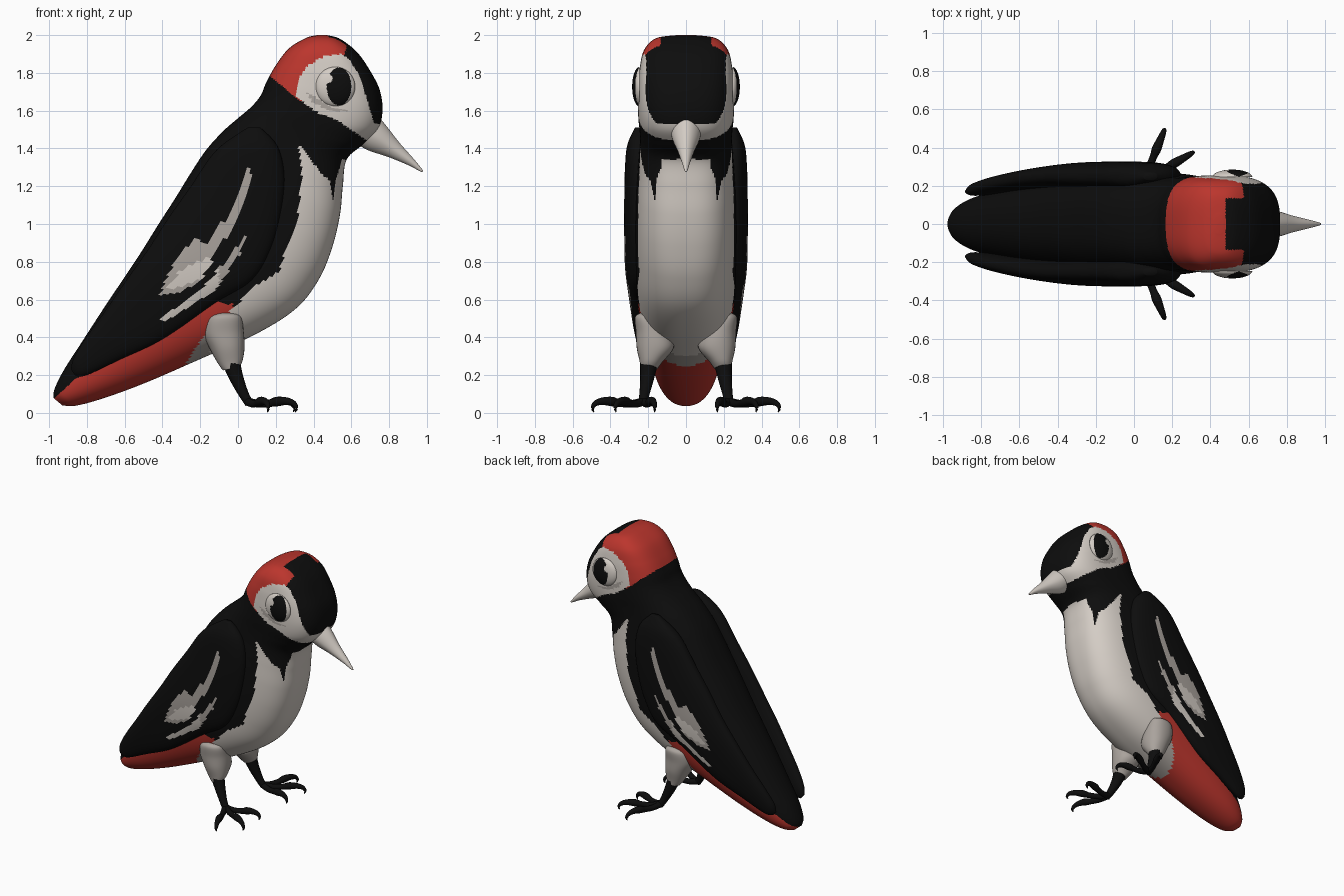
import bpy, bmesh, math
from mathutils import Vector


def material(name, rgb):
    m = bpy.data.materials.new(name)
    m.diffuse_color = (*rgb, 1)
    return m


MATS = [material("black", (0.004, 0.004, 0.004)), material("cream", (0.66, 0.61, 0.56)),
        material("red", (0.50, 0.036, 0.026)), material("taupe", (0.40, 0.365, 0.335))]
BLACK, CREAM, RED, TAUPE = range(4)


def inside(x, z, poly):
    hit = False
    for (x1, z1), (x2, z2) in zip(poly, poly[1:] + poly[:1]):
        if (z1 > z) != (z2 > z) and x < (x2 - x1) * (z - z1) / (z2 - z1) + x1:
            hit = not hit
    return hit


def spline(points, count):
    """Catmull-Rom resampling of equal-length tuples."""
    p = [points[0]] + list(points) + [points[-1]]
    out = []
    for k in range(count + 1):
        u = k / count * (len(points) - 1)
        i = min(int(u), len(points) - 2)
        t = u - i
        out.append([0.5 * (2 * b + (c - a) * t + (2 * a - 5 * b + 4 * c - d) * t * t
                           + (3 * b - a - 3 * c + d) * t ** 3)
                    for a, b, c, d in zip(*p[i:i + 4])])
    return out


def skin(name, rings, rule):
    """Surface through rings of points; rule(centre) gives the colour."""
    bm = bmesh.new()
    rows = [[bm.verts.new(p) for p in r] for r in rings]
    n = len(rows[0])
    for a, b in zip(rows, rows[1:]):
        for j in range(n):
            bm.faces.new((a[j], a[(j + 1) % n], b[(j + 1) % n], b[j]))
    bm.faces.new(rows[0])
    bm.faces.new(rows[-1])
    bmesh.ops.recalc_face_normals(bm, faces=bm.faces)
    for f in bm.faces:
        f.smooth = True
        f.material_index = rule(f.calc_center_median())
    me = bpy.data.meshes.new(name)
    bm.to_mesh(me)
    bm.free()
    for m in MATS:
        me.materials.append(m)
    ob = bpy.data.objects.new(name, me)
    bpy.context.collection.objects.link(ob)
    return ob


def power(v, e):
    return math.copysign(abs(v) ** e, v)


def loft(name, sections, rule, rows, sides, s=1):
    """Sections: back x, z, front x, z, middle y, half width, squareness."""
    rings = []
    for bx, bz, fx, fz, yc, w, n in spline(sections, rows):
        ring = []
        for j in range(sides):
            t = 2 * math.pi * j / sides
            c, q = power(math.cos(t), 2 / n), power(math.sin(t), 2 / n)
            ring.append(((bx + fx) / 2 + c * (fx - bx) / 2, s * (yc + q * max(w, .002)),
                         (bz + fz) / 2 + c * (fz - bz) / 2))
        rings.append(ring)
    return skin(name, rings, rule)


def tube(name, path, colour, s=1, sides=14):
    """Round tube through x, y, z, radius points."""
    pts = spline(path, 5 * (len(path) - 1))
    rings = []
    for i, (x, y, z, r) in enumerate(pts):
        a, b = pts[max(i - 1, 0)], pts[min(i + 1, len(pts) - 1)]
        d = Vector(b[:3]) - Vector(a[:3])
        u = d.cross(Vector((-d.y, d.x, 0.001))).normalized()
        v = d.cross(u).normalized()
        ring = []
        for j in range(sides):
            t = 2 * math.pi * j / sides
            p = Vector((x, y, z)) + max(r, .002) * (u * math.cos(t) + v * math.sin(t))
            ring.append((p.x, s * p.y, p.z))
        rings.append(ring)
    return skin(name, rings, lambda c: colour)


# Plumage regions in side view (x, z)
CHEEK = [(.31, 1.67), (.42, 1.59), (.535, 1.545), (.67, 1.45), (.74, 1.40), (.80, 1.52),
         (.72, 1.53), (.69, 1.64), (.64, 1.79), (.59, 1.87), (.55, 1.90), (.46, 1.89),
         (.37, 1.84), (.32, 1.77)]
CROWN = [(.05, 1.88), (.15, 1.80), (.33, 1.65), (.40, 1.80), (.56, 1.88), (.575, 1.94),
         (.54, 2.1), (.05, 2.1)]
BELLY = [(.32, 1.43), (.37, 1.36), (.44, 1.27), (.485, 1.23), (.505, 1.12), (.52, 1.24),
         (.55, 1.34), (.70, 1.36), (.70, .3), (-.35, .1), (-.2, .37), (-.02, .56),
         (.05, .63), (.10, .68), (.22, .75), (.25, .86), (.31, 1.0), (.34, 1.25)]
UNDERTAIL = [(-.12, .60), (-.02, .57), (-.08, .48), (-.28, .25), (-.36, .1), (-.6, -.1),
             (-1.1, -.1), (-.97, .08), (-.86, .18), (-.68, .26), (-.41, .40)]
VENT = [(-.10, .50), (-.19, .40), (-.30, .22), (-.22, .18), (-.12, .38)]
EYE_SHADE = [(.36, 1.70), (.40, 1.64), (.50, 1.595), (.59, 1.60), (.50, 1.615), (.43, 1.66)]


def body_rule(p):
    x, y, z = p.x, abs(p.y), p.z
    if z > 1.38:
        if inside(x, z, EYE_SHADE):
            return TAUPE
        if inside(x, z, CHEEK):
            return CREAM
        if inside(x, z, CROWN) and (x < .48 or y > .135):
            return RED
    if inside(x, z, VENT):
        return TAUPE
    if inside(x, z, UNDERTAIL):
        return RED
    return CREAM if inside(x, z, BELLY) else BLACK


# Head, body and tail in one skin
loft("body", [
    (.42, 2.0, .47, 2.0, 0, .05, 2.6), (.36, 1.985, .54, 1.98, 0, .16, 2.8),
    (.27, 1.93, .63, 1.91, 0, .222, 2.9), (.20, 1.84, .70, 1.81, 0, .245, 2.9),
    (.15, 1.75, .75, 1.71, 0, .253, 2.9), (.12, 1.68, .765, 1.60, 0, .255, 2.9),
    (.07, 1.62, .74, 1.50, 0, .252, 2.8), (.0, 1.56, .66, 1.42, 0, .245, 2.7),
    (-.08, 1.49, .575, 1.34, 0, .245, 2.7), (-.17, 1.39, .555, 1.20, 0, .255, 2.7),
    (-.25, 1.27, .54, 1.05, 0, .265, 2.7), (-.33, 1.14, .50, .88, 0, .27, 2.7),
    (-.42, 1.0, .43, .71, 0, .27, 2.6), (-.52, .84, .31, .555, 0, .265, 2.5),
    (-.62, .69, .10, .42, 0, .25, 2.4), (-.72, .54, -.20, .285, 0, .22, 2.3),
    (-.83, .37, -.50, .155, 0, .18, 2.2), (-.92, .23, -.72, .075, 0, .14, 2.1),
    (-.97, .13, -.86, .038, 0, .09, 2), (-.978, .08, -.93, .04, 0, .03, 2)],
    body_rule, 230, 160)

# Beak
loft("beak", [(.735, 1.58, .62, 1.43, 0, .085, 1.8), (.785, 1.52, .69, 1.39, 0, .072, 1.8),
              (.855, 1.43, .795, 1.355, 0, .045, 1.8), (.93, 1.345, .905, 1.31, 0, .022, 1.9),
              (.975, 1.29, .965, 1.278, 0, .008, 2), (.98, 1.279, .978, 1.277, 0, .002, 2)],
     lambda p: CREAM, 24, 32)

# Wing bars in side view
BAR = [(.045, 1.30), (.07, 1.29), (.06, 1.18), (.01, 1.05), (-.07, .92), (-.14, .82),
       (-.19, .70), (-.31, .64), (-.42, .62), (-.34, .79), (-.23, .93), (-.19, .92),
       (-.20, .87), (-.12, .95), (-.03, 1.09), (.02, 1.2)]
BAR_CORE = [(-.12, .84), (-.19, .71), (-.30, .67), (-.38, .65), (-.31, .75), (-.21, .80)]
LOW_BAR = [(.05, .95), (.01, .84), (-.12, .65), (-.39, .48), (-.41, .50), (-.20, .65), (-.07, .80)]


def wing_rule(p):
    if inside(p.x, p.z, BAR_CORE):
        return CREAM
    if inside(p.x, p.z, BAR):
        return TAUPE
    if inside(p.x, p.z, LOW_BAR):
        return CREAM if p.x < -.1 else TAUPE
    return BLACK


def eye_rule(p):
    pupil = ((p.x - .535) / .065) ** 2 + ((p.z - 1.728) / .1) ** 2 < 1
    glint = ((p.x - .475) / .025) ** 2 + ((p.z - 1.77) / .025) ** 2 < 1
    return BLACK if pupil and not glint else CREAM


for s, side in ((-1, "right"), (1, "left")):
    loft(side + "_wing", [
        (.05, 1.51, .12, 1.51, .25, .02, 2.4), (-.07, 1.43, .21, 1.41, .25, .06, 2.4),
        (-.15, 1.35, .245, 1.25, .25, .073, 2.4), (-.25, 1.20, .225, 1.05, .25, .077, 2.4),
        (-.37, 1.03, .17, .86, .25, .077, 2.4), (-.48, .86, .07, .70, .25, .073, 2.4),
        (-.60, .69, -.12, .58, .24, .065, 2.4), (-.71, .53, -.40, .39, .222, .055, 2.4),
        (-.81, .39, -.63, .28, .20, .045, 2.3), (-.87, .29, -.80, .20, .18, .032, 2.2),
        (-.885, .23, -.86, .195, .17, .012, 2)], wing_rule, 170, 100, s)

    # Eye: a flat dome with a painted pupil
    rings = []
    for i in range(1, 31):
        a = math.pi / 2 * i / 30
        rings.append([(.515 + .105 * math.sin(a) * math.cos(t), s * (.245 + .04 * math.cos(a)),
                       1.727 + .105 * math.sin(a) * math.sin(t))
                      for t in (2 * math.pi * j / 64 for j in range(64))])
    skin(side + "_eye", rings, eye_rule)

    # Feathered thigh, shank and three hooked toes
    loft(side + "_thigh", [
        (-.11, .53, -.04, .53, .22, .02, 2), (-.16, .50, .015, .51, .205, .065, 2.2),
        (-.18, .42, .03, .43, .175, .09, 2.2), (-.15, .34, .035, .35, .163, .098, 2.2),
        (-.105, .26, .025, .28, .185, .06, 2.2), (-.08, .225, .01, .245, .195, .045, 2)],
        lambda p: TAUPE, 30, 32, s)
    tube(side + "_shank", [(-.04, .195, .28, .05), (-.01, .205, .19, .038),
                           (.03, .22, .10, .027), (.06, .23, .05, .024)], BLACK, s)
    for i, (tx, ty) in enumerate([(.16, .495), (.31, .375), (.30, .165)]):
        ox, oy = .05, .225
        tube(f"{side}_toe_{i + 1}",
             [(ox + (tx - ox) * k, oy + (ty - oy) * k, z, r) for k, z, r in (
                 (0, .06, .022), (.25, .048, .02), (.48, .052, .02), (.62, .06, .025),
                 (.80, .062, .02), (.94, .05, .015), (1, .025, .009), (.97, .004, .002))],
             BLACK, s)
